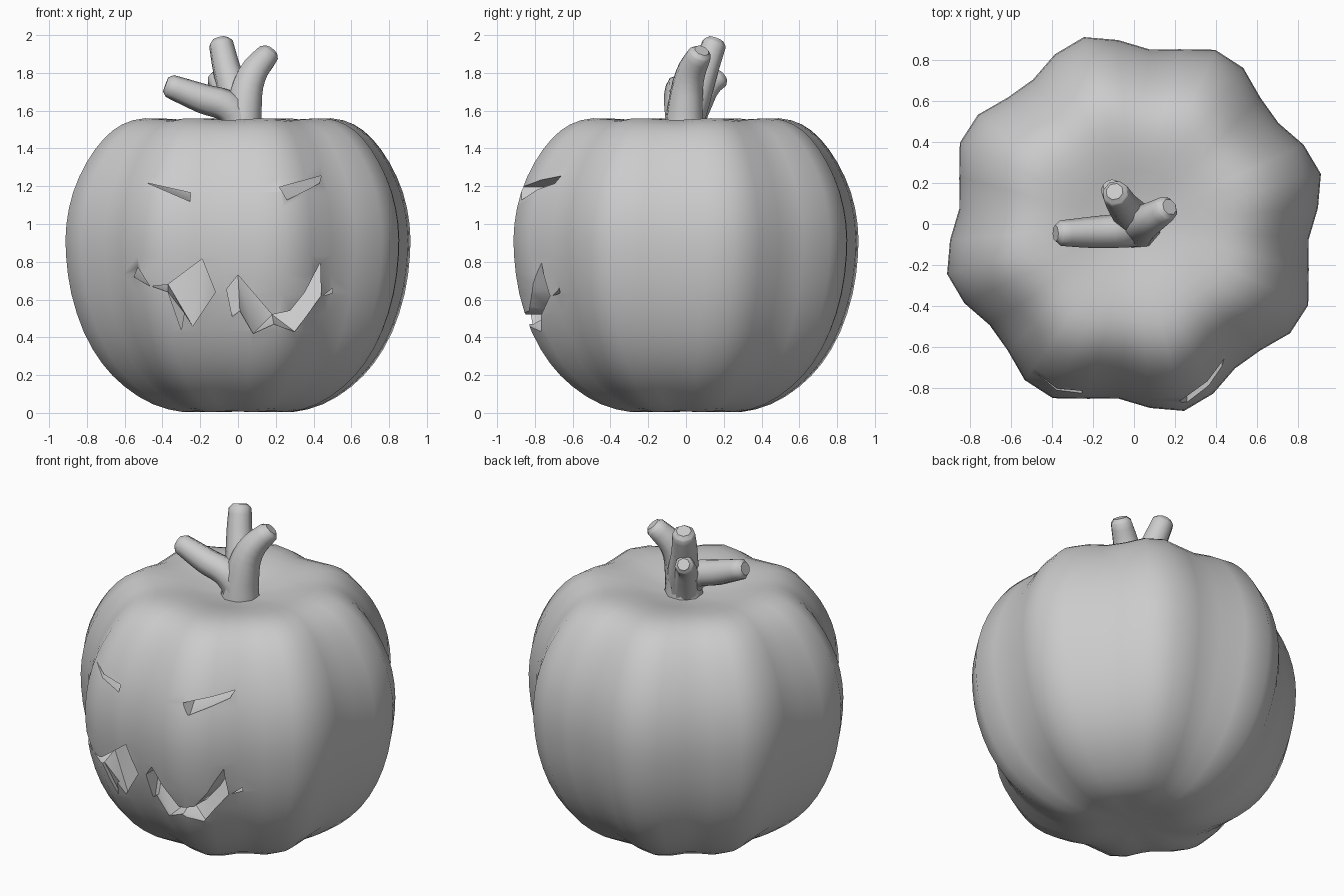
import bpy, bmesh, math
from mathutils import Vector
from mathutils.bvhtree import BVHTree

if "Cube" in bpy.data.objects:
    bpy.data.objects.remove(bpy.data.objects["Cube"])


def mesh_object(name, bm):
    bmesh.ops.recalc_face_normals(bm, faces=bm.faces)
    me = bpy.data.meshes.new(name)
    bm.to_mesh(me)
    bm.free()
    ob = bpy.data.objects.new(name, me)
    bpy.context.collection.objects.link(ob)
    return ob


def activate(ob):
    bpy.ops.object.select_all(action='DESELECT')
    ob.select_set(True)
    bpy.context.view_layer.objects.active = ob


def smooth_path(pts):
    # insert a Catmull-Rom midpoint between neighbouring points
    p = [Vector(q) for q in pts]
    out = [p[0]]
    for i in range(len(p) - 1):
        a, d = p[max(i - 1, 0)], p[min(i + 2, len(p) - 1)]
        out += [(p[i] + p[i + 1]) * .5625 - (a + d) * .0625, p[i + 1]]
    return out


# Ribbed body: a lathe profile with eight lobes fading towards the poles
profile = smooth_path([(.16, .01), (.30, .005), (.45, .045), (.60, .14), (.72, .265), (.815, .43),
                       (.88, .63), (.908, .83), (.906, 1.0), (.87, 1.17), (.80, 1.325),
                       (.71, 1.45), (.61, 1.528), (.49, 1.56), (.34, 1.547), (.2, 1.515),
                       (.09, 1.495)])
SEG = 36
bm = bmesh.new()
rings = []
for r, z in profile:
    ring = []
    amp = .045 * min(1, max(0, (r - .1) / .4))
    for i in range(SEG):
        a = math.radians(15 + i * 360 / SEG)
        lobe = math.cos(8 * (a - math.radians(16)))
        rad = r / .91 * (.9 + amp * lobe)
        zz = .8 + (z - .8) * (1 - .15 * amp * (1 - lobe))
        ring.append(bm.verts.new((rad * math.cos(a), rad * math.sin(a), zz)))
    rings.append(ring)
for lo, hi in zip(rings, rings[1:]):
    for i in range(SEG):
        j = (i + 1) % SEG
        bm.faces.new((lo[i], lo[j], hi[j], hi[i]))
for ring, z in ((rings[0], .012), (rings[-1], 1.49)):
    pole = bm.verts.new((0, 0, z))
    for i in range(SEG):
        bm.faces.new((ring[i], ring[(i + 1) % SEG], pole))
body = mesh_object("pumpkin_body", bm)
bm = bmesh.new()
bm.from_mesh(body.data)
tree = BVHTree.FromBMesh(bm)
bm.free()


# Carved face: pockets with floors that slope from the lower lip inward
def carve(upper, lower):
    bm = bmesh.new()
    front, back = [], []
    for pts, depth in ((upper, .13), (lower, .02)):
        for x, z in pts:
            hit = tree.ray_cast(Vector((x, -2, z)), Vector((0, 1, 0)))[0]
            front.append(bm.verts.new((x, -1.2, z)))
            back.append(bm.verts.new((x, hit.y + depth, z)))
    n = len(front)
    bm.faces.new(front)
    bm.faces.new(back[::-1])
    for i in range(n):
        j = (i + 1) % n
        bm.faces.new((front[i], back[i], back[j], front[j]))
    bmesh.ops.triangulate(bm, faces=bm.faces)
    cutter = mesh_object("carving_cutter", bm)
    cutter.hide_render = True
    mod = body.modifiers.new("carve", 'BOOLEAN')
    mod.operation = 'DIFFERENCE'
    mod.solver = 'EXACT'
    mod.object = cutter
    activate(body)
    bpy.ops.object.modifier_apply(modifier=mod.name)
    bpy.data.objects.remove(cutter)


# eyes
carve([(-.48, 1.217), (-.25, 1.165)], [(-.255, 1.12)])
carve([(.22, 1.195), (.44, 1.255)], [(.43, 1.215), (.26, 1.127)])
# mouth, left and right halves
carve([(-.37, .68), (-.19, .815), (-.12, .64)],
      [(-.24, .46), (-.285, .53), (-.30, .44), (-.37, .64), (-.455, .67)])
carve([(-.06, .655), (0, .73), (.18, .52), (.275, .54), (.355, .64), (.435, .795)],
      [(.44, .62), (.30, .43), (.19, .47), (.08, .42), (.01, .54), (-.03, .51)])
# mouth corners
carve([(-.53, .77), (-.48, .69)], [(-.465, .67), (-.55, .72)])
carve([(.45, .62), (.50, .66)], [(.50, .635)])
activate(body)
bpy.ops.object.shade_smooth_by_angle(angle=math.radians(42))


# Stem: four blunt tapered branches growing from one base
def branch(name, pts):
    cu = bpy.data.curves.new(name, 'CURVE')
    cu.dimensions = '3D'
    cu.bevel_depth = 1
    cu.bevel_resolution = 2
    cu.use_fill_caps = True
    cu.resolution_u = 4
    # blunt rounded tip
    a, b = Vector(pts[-2][:3]), Vector(pts[-1][:3])
    tip = b + (b - a).normalized() * .025
    pts = pts + [(*tip, pts[-1][3] * .65)]
    sp = cu.splines.new('BEZIER')
    sp.bezier_points.add(len(pts) - 1)
    for bp, (x, y, z, r) in zip(sp.bezier_points, pts):
        bp.co = (x, y, z)
        bp.radius = r
        bp.handle_left_type = bp.handle_right_type = 'AUTO'
    ob = bpy.data.objects.new(name, cu)
    bpy.context.collection.objects.link(ob)
    activate(ob)
    bpy.ops.object.convert(target='MESH')
    bpy.ops.object.shade_smooth_by_angle(angle=math.radians(60))


branch("stem_right", [(.02, -.01, 1.46, .115), (.03, -.005, 1.6, .1),
                      (.07, .02, 1.78, .082), (.16, .075, 1.90, .063)])
branch("stem_middle", [(.02, -.01, 1.47, .09), (-.01, .04, 1.65, .09),
                       (-.06, .10, 1.82, .075), (-.09, .15, 1.955, .066)])
branch("stem_left", [(.03, -.02, 1.49, .085), (-.04, -.03, 1.61, .085),
                     (-.19, -.04, 1.665, .078), (-.36, -.045, 1.73, .062)])
branch("stem_back", [(.01, 0, 1.48, .08), (-.05, .07, 1.64, .07),
                     (-.09, .13, 1.735, .06), (-.11, .175, 1.77, .056)])
